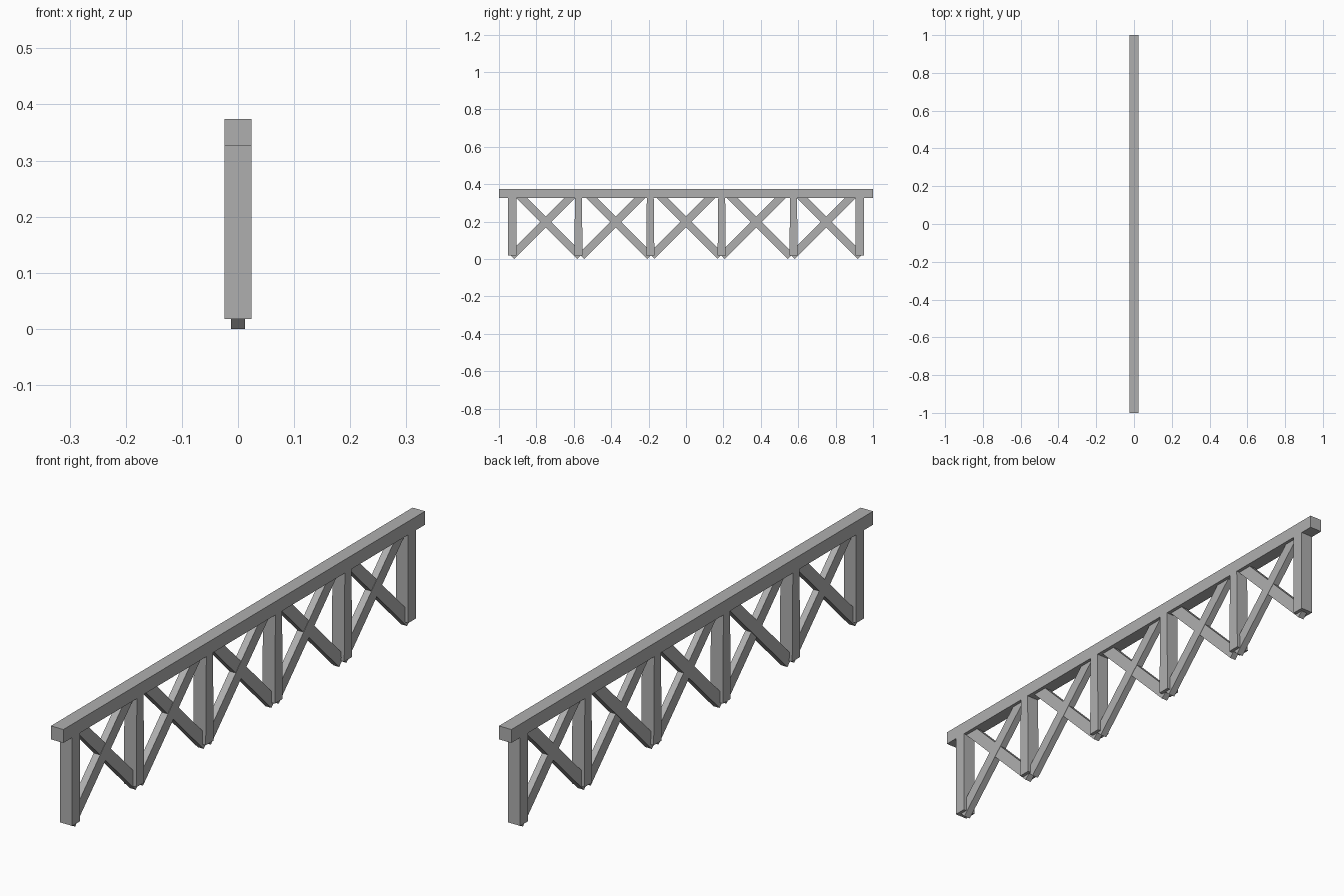
import bpy, bmesh
from math import radians

if "Cube" in bpy.data.objects:
    bpy.data.objects.remove(bpy.data.objects["Cube"])

grey = bpy.data.materials.new("dark_grey")
grey.diffuse_color = (0.43, 0.43, 0.43, 1)
grey.use_nodes = True
grey.node_tree.nodes["Principled BSDF"].inputs["Base Color"].default_value = grey.diffuse_color

def box(name, loc, size, rot_x=0.0, top_scale=1.0):
    """Box of full dimensions `size`; top_scale tapers its upper end along y."""
    bm = bmesh.new()
    bmesh.ops.create_cube(bm, size=1)
    for v in bm.verts:
        if v.co.z > 0:
            v.co.y *= top_scale
        v.co.x *= size[0]
        v.co.y *= size[1]
        v.co.z *= size[2]
    mesh = bpy.data.meshes.new(name)
    bm.to_mesh(mesh)
    bm.free()
    mesh.materials.append(grey)
    obj = bpy.data.objects.new(name, mesh)
    obj.location = loc
    obj.rotation_euler.x = rot_x
    bpy.context.collection.objects.link(obj)
    return obj

# Top rail
box("top_rail", (0, 0, 0.3505), (0.048, 2.0, 0.047))

# Vertical posts, the inner ones slightly narrower at the top
for i, y in enumerate((-0.929, -0.575, -0.191, 0.191, 0.575, 0.929)):
    taper = 1.0 if i in (0, 5) else 0.84
    box(f"post_{i + 1}", (0, y, 0.174), (0.048, 0.044, 0.312), top_scale=taper)

# Crossed braces in each bay: bottoms poke out under the posts, tops end inside the rail
DOWN, UP = 0.183, 0.15
shift = (UP - DOWN) / 2
length = (UP + DOWN) * 2 ** 0.5
for i in range(5):
    y = (i - 2) * 0.375
    box(f"brace_rising_{i + 1}", (0, y + shift, 0.198 + shift), (0.025, 0.042, length), radians(-45))
    box(f"brace_falling_{i + 1}", (0, y - shift, 0.198 + shift), (0.023, 0.042, length), radians(45))
